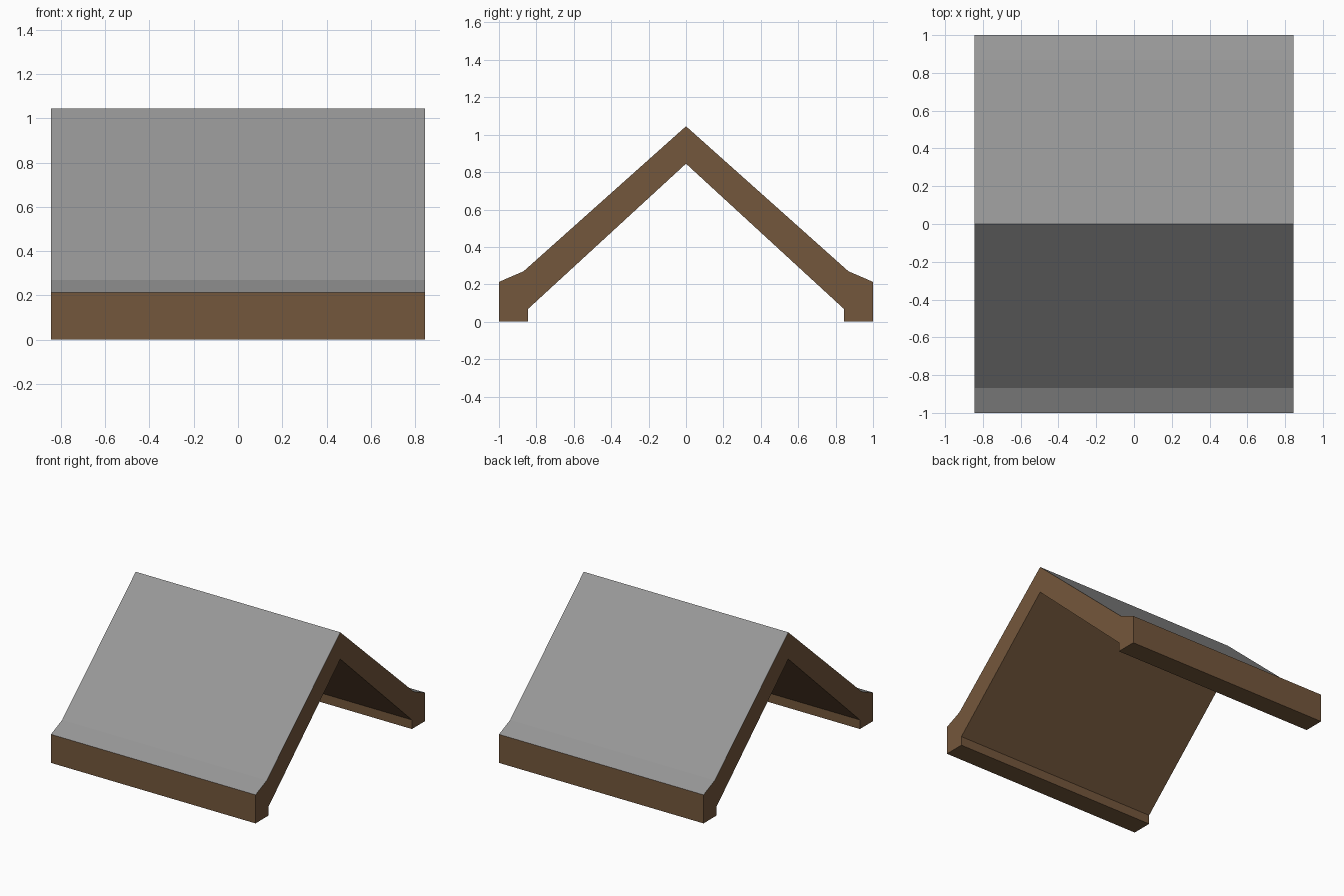
import bpy
import bmesh

if "Cube" in bpy.data.objects:
    bpy.data.objects.remove(bpy.data.objects["Cube"])

HALF_LENGTH = 0.845


def material(name, rgb):
    mat = bpy.data.materials.new(name)
    mat.diffuse_color = (*rgb, 1.0)
    mat.use_nodes = True
    mat.node_tree.nodes["Principled BSDF"].inputs["Base Color"].default_value = mat.diffuse_color
    return mat


# Half of the gable section (y, z): outer ridge to eave, then inner eave to ridge
outer = [(0, 1.045), (0.868, 0.27), (1.0, 0.213), (1.0, 0)]
inner = [(0.845, 0), (0.845, 0.068), (0, 0.845)]
half = outer + inner
# Mirror the half section, without repeating the two ridge points
profile = half + [(-y, z) for y, z in reversed(half[1:-1])]

# Extrude the section along the ridge
bm = bmesh.new()
section = bm.faces.new([bm.verts.new((-HALF_LENGTH, y, z)) for y, z in profile])
result = bmesh.ops.extrude_face_region(bm, geom=[section], use_keep_orig=True)
moved = [v for v in result["geom"] if isinstance(v, bmesh.types.BMVert)]
bmesh.ops.translate(bm, verts=moved, vec=(2 * HALF_LENGTH, 0, 0))
bmesh.ops.recalc_face_normals(bm, faces=bm.faces)

# Grey covering on upward faces, wood everywhere else
bm.normal_update()
for face in bm.faces:
    face.material_index = 1 if face.normal.z > 0.1 else 0

mesh = bpy.data.meshes.new("gable_roof")
bm.to_mesh(mesh)
bm.free()
mesh.materials.append(material("brown wood", (0.175, 0.096, 0.045)))
mesh.materials.append(material("grey roofing", (0.31, 0.31, 0.31)))
roof = bpy.data.objects.new("gable_roof", mesh)
bpy.context.collection.objects.link(roof)
